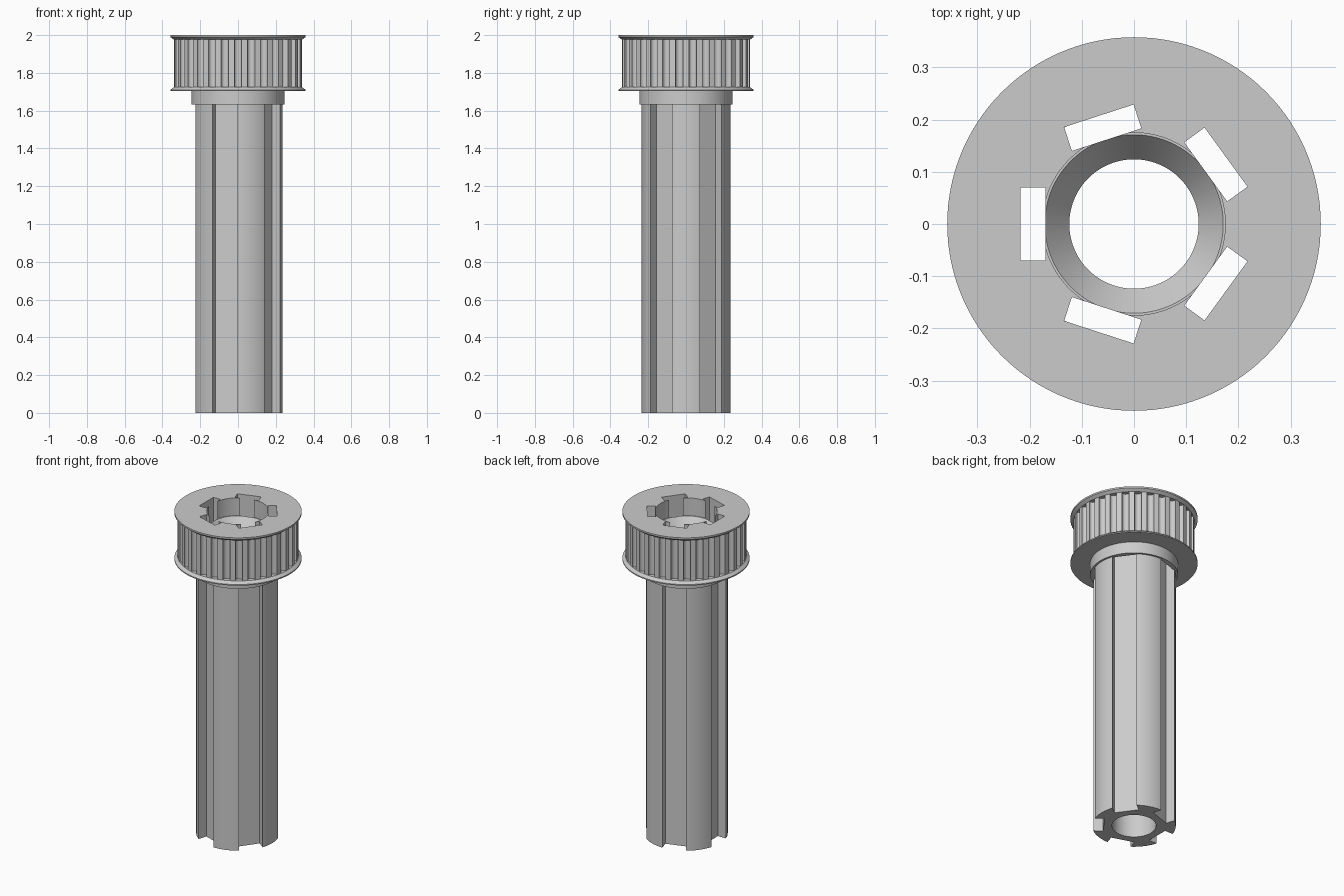
import bpy
import bmesh
from math import pi, cos, sin, radians
from mathutils import Matrix, Vector

SEGMENTS = 120
TEETH = 30
SLOTS = 5

cube = bpy.data.objects.get("Cube")
if cube:
    bpy.data.objects.remove(cube, do_unlink=True)

grey = bpy.data.materials.new("plain grey")
grey.use_nodes = True
colour = (0.6, 0.6, 0.6, 1)
grey.diffuse_color = colour
grey.node_tree.nodes["Principled BSDF"].inputs["Base Color"].default_value = colour


def finish(name, bm):
    bmesh.ops.recalc_face_normals(bm, faces=bm.faces)
    mesh = bpy.data.meshes.new(name)
    bm.to_mesh(mesh)
    bm.free()
    mesh.materials.append(grey)
    obj = bpy.data.objects.new(name, mesh)
    bpy.context.collection.objects.link(obj)
    return obj


def lathe(name, profile):
    """Revolve a closed (radius, height) outline into a solid ring."""
    bm = bmesh.new()
    rings = []
    for i in range(SEGMENTS):
        a = 2 * pi * i / SEGMENTS
        rings.append([bm.verts.new((r * cos(a), r * sin(a), z)) for r, z in profile])
    n = len(profile)
    for i in range(SEGMENTS):
        here, after = rings[i], rings[(i + 1) % SEGMENTS]
        for j in range(n):
            k = (j + 1) % n
            bm.faces.new((here[j], after[j], after[k], here[k]))
    return finish(name, bm)


def slot_cutter(name, r0, r1, z0, z1, width=0.14):
    """Ring of boxes, one for each keyway."""
    bm = bmesh.new()
    for i in range(SLOTS):
        turn = Matrix.Rotation(pi + 2 * pi * i / SLOTS, 4, "Z")
        move = Matrix.Translation(((r0 + r1) / 2, 0, (z0 + z1) / 2))
        size = Matrix.Diagonal((r1 - r0, width, z1 - z0, 1))
        bmesh.ops.create_cube(bm, size=1, matrix=turn @ move @ size)
    return finish(name, bm)


def tooth_cutter(name, radius, z0, z1):
    """Ring of round rods that hollow out the belt grooves."""
    bm = bmesh.new()
    for i in range(TEETH):
        turn = Matrix.Rotation(2 * pi * (i + 0.5) / TEETH, 4, "Z")
        move = Matrix.Translation((radius, 0, (z0 + z1) / 2))
        bmesh.ops.create_cone(bm, cap_ends=True, segments=14, radius1=0.021,
                              radius2=0.021, depth=z1 - z0, matrix=turn @ move)
    return finish(name, bm)


def cut(obj, cutter):
    mod = obj.modifiers.new("cut", "BOOLEAN")
    mod.operation = "DIFFERENCE"
    mod.solver = "EXACT"
    mod.object = cutter
    cutter.hide_render = True
    bpy.context.view_layer.update()
    mesh = bpy.data.meshes.new_from_object(
        obj.evaluated_get(bpy.context.evaluated_depsgraph_get()))
    obj.modifiers.clear()
    obj.data = mesh
    bpy.data.objects.remove(cutter, do_unlink=True)


# Shaft, collar, flanged pulley and stepped bore as one turned solid
body = lathe("slotted_pulley_shaft", [
    (0.124, 0), (0.235, 0), (0.235, 1.632),            # shaft
    (0.247, 1.632), (0.247, 1.703),                    # collar
    (0.358, 1.703), (0.358, 1.71), (0.34, 1.724),      # lower flange
    (0.34, 1.976), (0.358, 1.99), (0.358, 2),          # upper flange
    (0.175, 2), (0.175, 1.89), (0.171, 1.89), (0.124, 1.83),  # bore and cone
])

# Belt grooves between the flanges
cut(body, tooth_cutter("groove_cutter", 0.334, 1.724, 1.976))

# Keyways through the full length, opened outward along the shaft
cut(body, slot_cutter("keyway_cutter", 0.17, 0.218, -0.1, 2.1))
cut(body, slot_cutter("shaft_slot_cutter", 0.2, 0.3, -0.1, 1.632))

bpy.ops.object.select_all(action="DESELECT")
body.select_set(True)
bpy.context.view_layer.objects.active = body
bpy.ops.object.shade_smooth_by_angle(angle=radians(30))
